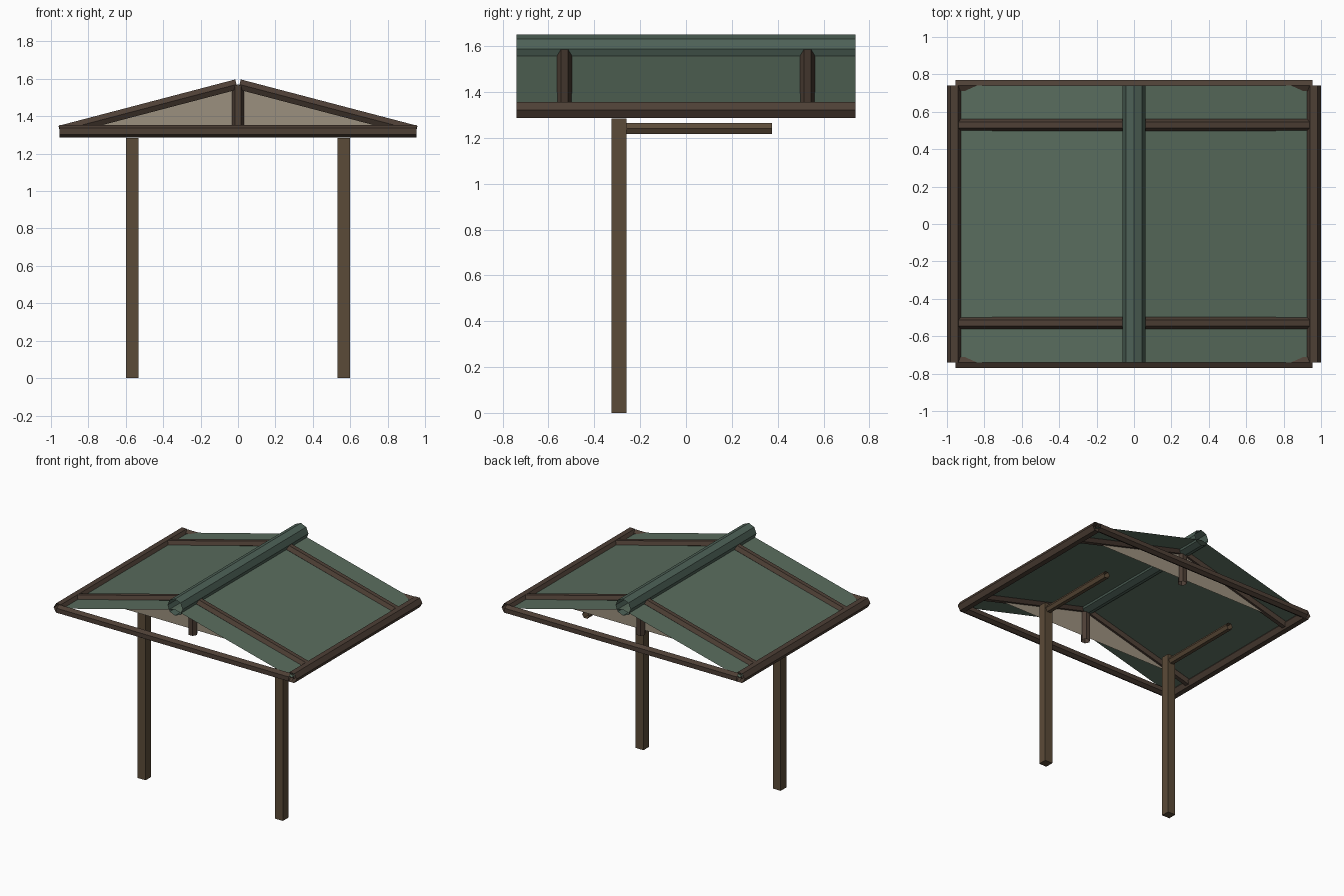
import bpy, bmesh, math
from mathutils import Vector

if "Cube" in bpy.data.objects:
    bpy.data.objects.remove(bpy.data.objects["Cube"])


def material(name, color):
    m = bpy.data.materials.new(name)
    m.diffuse_color = (*color, 1)
    m.use_nodes = True
    m.node_tree.nodes["Principled BSDF"].inputs["Base Color"].default_value = m.diffuse_color
    return m


DARK = material("dark_wood", (0.075, 0.05, 0.036))
WOOD = material("post_wood", (0.105, 0.07, 0.04))
GREEN = material("roof_green", (0.10, 0.15, 0.11))
RIDGE = material("ridge_green", (0.075, 0.12, 0.095))
TAN = material("gable_tan", (0.33, 0.28, 0.21))


def mesh_object(name, verts, faces, mat):
    me = bpy.data.meshes.new(name)
    me.from_pydata([tuple(v) for v in verts], [], faces)
    me.materials.append(mat)
    ob = bpy.data.objects.new(name, me)
    bpy.context.collection.objects.link(ob)
    bm = bmesh.new()
    bm.from_mesh(me)
    bmesh.ops.recalc_face_normals(bm, faces=bm.faces)
    bm.to_mesh(me)
    bm.free()
    return ob


def pole(name, a, b, radius, sides, mat, up=(0, 0, 1), turn=0.0, capped=False):
    """Faceted pole from a to b; turn=0 puts a corner sideways."""
    a, b = Vector(a), Vector(b)
    axis = (b - a).normalized()
    u = axis.cross(Vector(up)).normalized()
    w = u.cross(axis)
    ring = []
    for i in range(sides):
        t = turn + 2 * math.pi * i / sides
        ring.append((u * math.cos(t) + w * math.sin(t)) * radius)
    verts = [a + r for r in ring] + [b + r for r in ring]
    faces = [(i, (i + 1) % sides, (i + 1) % sides + sides, i + sides)
             for i in range(sides)]
    if capped:
        faces += [tuple(range(sides)), tuple(range(sides, 2 * sides))]
    return mesh_object(name, verts, faces, mat)


EAVE_X, END_Y = 0.96, 0.74      # eave line and gable ends
EAVE_Z, APEX_Z = 1.322, 1.57
SQ = math.sqrt(2)

for s, side in ((-1, "left"), (1, "right")):
    # square posts and the short arms running back from them
    pole(side + "_post", (s * 0.565, -0.293, 0), (s * 0.565, -0.293, 1.285),
         0.0325 * SQ, 4, WOOD, up=(0, 1, 0), turn=math.pi / 4, capped=True)
    pole(side + "_arm", (s * 0.565, -0.27, 1.24), (s * 0.565, 0.375, 1.24),
         0.028, 6, WOOD)
    # eave beams
    pole(side + "_eave_beam", (s * EAVE_X, -END_Y, 1.321),
         (s * EAVE_X, END_Y, 1.321), 0.04, 6, DARK)
    # thin roof sheet
    mesh_object(side + "_roof_sheet",
                [(0, -END_Y, APEX_Z), (s * EAVE_X, -END_Y, EAVE_Z),
                 (s * EAVE_X, END_Y, EAVE_Z), (0, END_Y, APEX_Z)],
                [(0, 1, 2, 3)], GREEN)
    # rafters pushed half through the roof sheet
    for e, end in ((-1, "front"), (1, "back")):
        pole(f"{side}_{end}_rafter", (s * 0.008, e * 0.53, APEX_Z),
             (s * (EAVE_X - 0.007), e * 0.53, EAVE_Z), 0.032, 6, DARK)

for e, end in ((-1, "front"), (1, "back")):
    # cross beams at the ends of the frame
    pole(end + "_cross_beam", (-0.955, e * END_Y, 1.32),
         (0.955, e * END_Y, 1.32), 0.033, 6, DARK, turn=math.pi / 6)
    # triangular gable panel and its king post
    mesh_object(end + "_gable_panel",
                [(-0.87, e * 0.53, 1.345), (0.87, e * 0.53, 1.345),
                 (0, e * 0.53, APEX_Z)], [(0, 1, 2)], TAN)
    pole(end + "_king_post", (0, e * 0.53, 1.31), (0, e * 0.53, 1.565),
         0.033, 6, DARK, up=(0, 1, 0))

# eight-sided ridge tube with open ends
pole("ridge_tube", (0, -END_Y, 1.588), (0, END_Y, 1.588), 0.062, 8, RIDGE)
